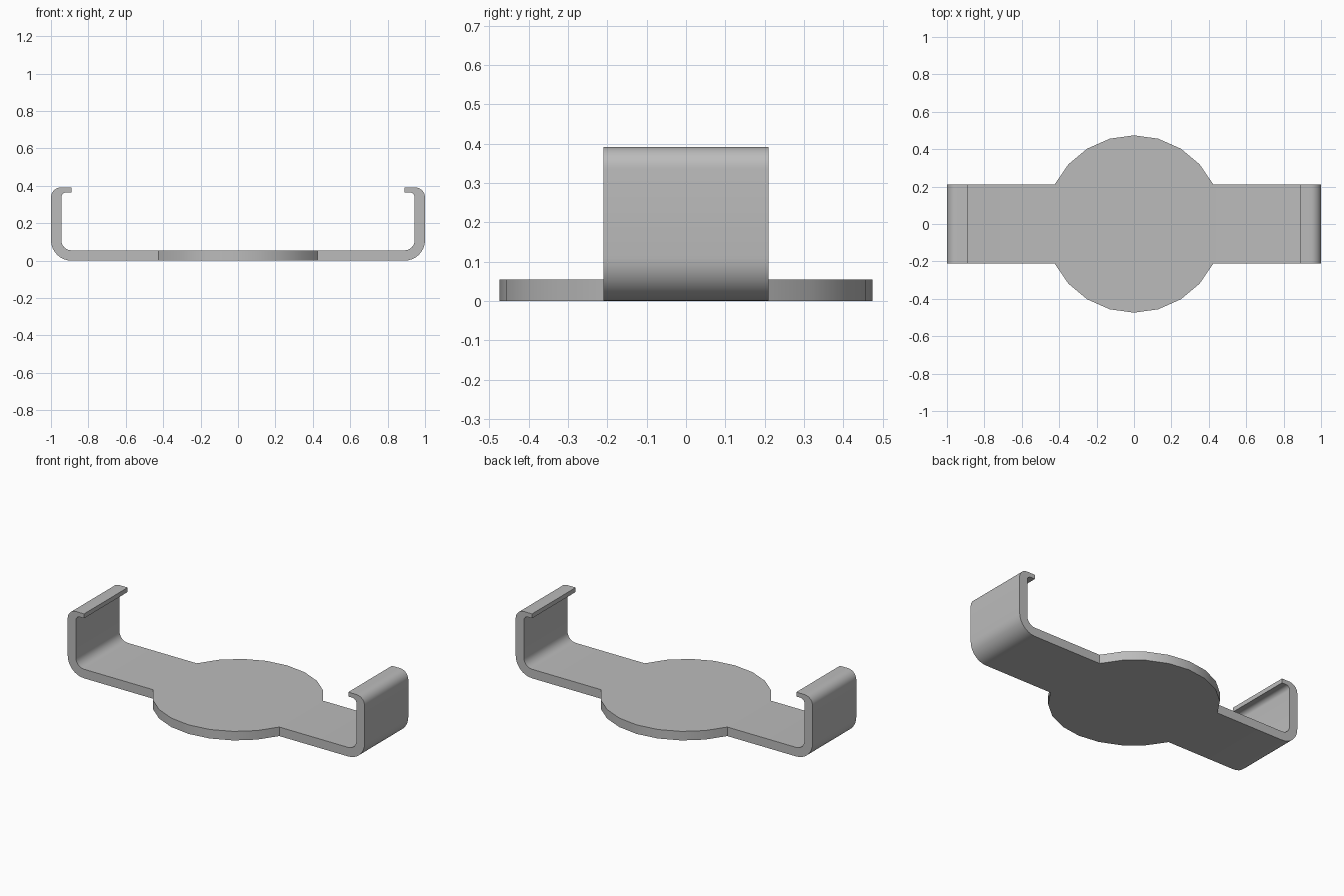
import bpy, bmesh
from math import sin, cos, pi, radians, atan2, hypot

cube = bpy.data.objects.get("Cube")
if cube:
    bpy.data.objects.remove(cube, do_unlink=True)

HALF_W = 0.21      # half width of the strap
THICK = 0.055      # sheet thickness
HEIGHT = 0.392     # top of the hooks
LIP = 0.027        # thinner lip at the hook end
JOIN_X = 0.425     # where the strap meets the round plate
RADIUS = hypot(JOIN_X, HALF_W)


def arc(cx, cz, r, start, end, steps):
    """Points along an arc, angles in degrees."""
    angles = [radians(start + (end - start) * i / steps) for i in range(steps + 1)]
    return [(cx + r * cos(a), cz + r * sin(a)) for a in angles]


def prism(bm, lower, upper):
    """Closed prism between two matching loops."""
    a = [bm.verts.new(p) for p in lower]
    b = [bm.verts.new(p) for p in upper]
    bm.faces.new(a)
    bm.faces.new(b)
    for i in range(len(a)):
        j = (i + 1) % len(a)
        bm.faces.new((a[i], a[j], b[j], b[i]))


# Side profile of one arm: floor, bend, wall, bend and short lip
inner_x = 1 - THICK
arm = [(JOIN_X, 0)]
arm += arc(0.89, 0.11, 0.11, -90, 0, 8)
arm += arc(0.945, HEIGHT - 0.055, 0.055, 0, 90, 8)
arm += [(0.89, HEIGHT), (0.89, HEIGHT - LIP)]
arm += arc(inner_x - 0.027, HEIGHT - LIP - 0.027, 0.027, 90, 0, 6)
arm += arc(inner_x - 0.055, THICK + 0.055, 0.055, 0, -90, 6)
arm += [(JOIN_X, THICK)]

bm = bmesh.new()
for side in (-1, 1):
    prism(bm, [(side * x, -HALF_W, z) for x, z in arm],
          [(side * x, HALF_W, z) for x, z in arm])

# Round centre plate, flattened where the arms join
corner = atan2(HALF_W, JOIN_X) * 180 / pi
rim = arc(0, 0, RADIUS, corner, 180 - corner, 8)
rim += arc(0, 0, RADIUS, 180 + corner, 360 - corner, 8)
prism(bm, [(x, y, 0) for x, y in rim], [(x, y, THICK) for x, y in rim])

# Weld the parts and drop the hidden faces between them
bmesh.ops.remove_doubles(bm, verts=bm.verts[:], dist=0.0005)
hidden = [f for f in bm.faces
          if all(abs(abs(v.co.x) - JOIN_X) < 0.001 for v in f.verts)]
bmesh.ops.delete(bm, geom=hidden, context='FACES')
bmesh.ops.recalc_face_normals(bm, faces=bm.faces[:])

mesh = bpy.data.meshes.new("clip_bracket")
bm.to_mesh(mesh)
bm.free()
bracket = bpy.data.objects.new("clip_bracket", mesh)
bpy.context.collection.objects.link(bracket)

# Plain grey metal
grey = bpy.data.materials.new("plain_grey")
grey.use_nodes = True
color = (0.5, 0.5, 0.5, 1)
grey.diffuse_color = color
grey.node_tree.nodes["Principled BSDF"].inputs["Base Color"].default_value = color
mesh.materials.append(grey)

bpy.ops.object.select_all(action='DESELECT')
bracket.select_set(True)
bpy.context.view_layer.objects.active = bracket
bpy.ops.object.shade_smooth_by_angle(angle=radians(30))
